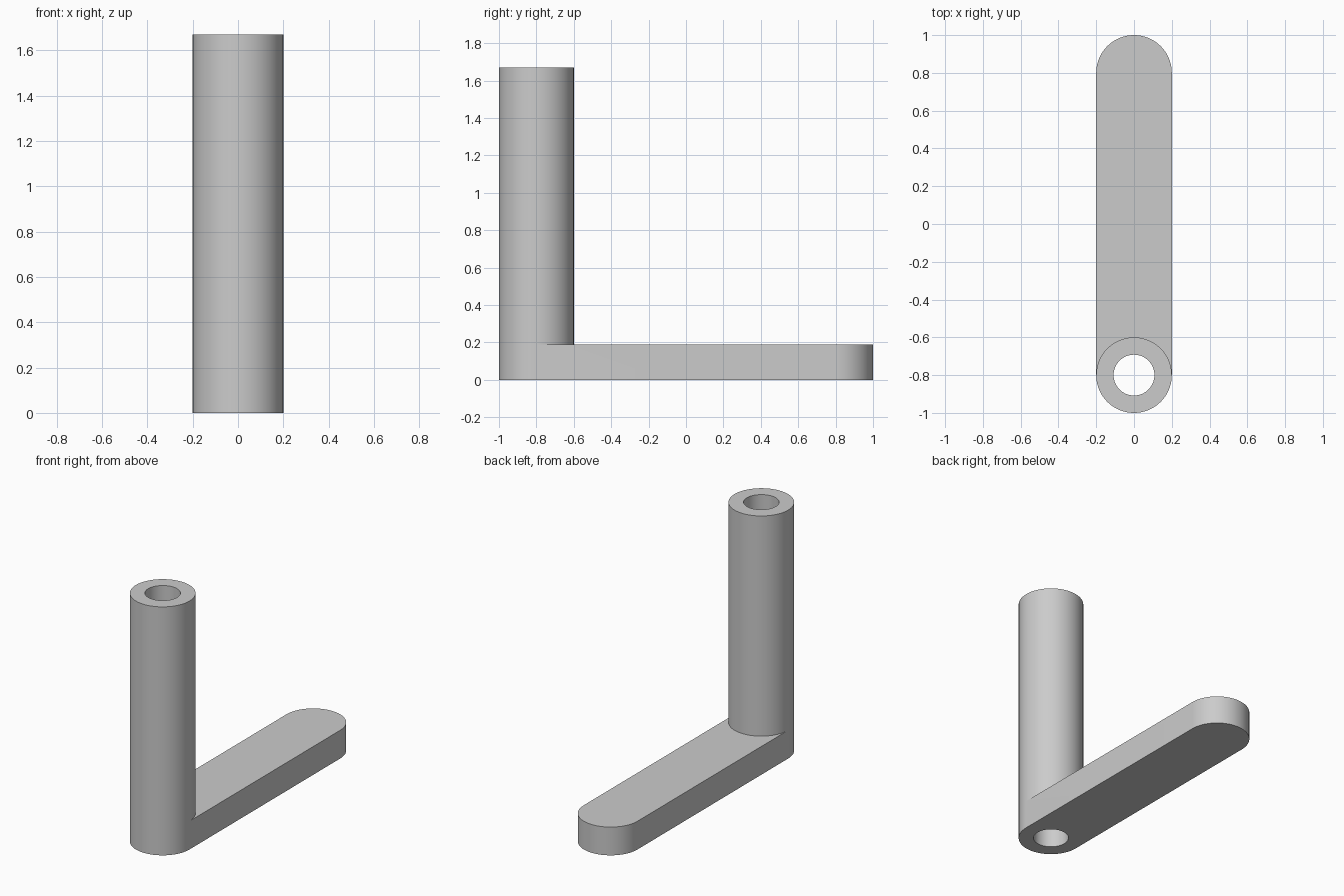
import bpy, bmesh, math

cube = bpy.data.objects.get("Cube")
if cube:
    bpy.data.objects.remove(cube, do_unlink=True)

SIDES = 96
OUTER, BORE = 0.2, 0.108
HEIGHT, THICK = 1.67, 0.19
TUBE_Y, END_Y = -0.8, 0.8

grey = bpy.data.materials.new("plain grey")
grey.use_nodes = True
colour = (0.6, 0.6, 0.6, 1)
grey.diffuse_color = colour
grey.node_tree.nodes["Principled BSDF"].inputs["Base Color"].default_value = colour

bm = bmesh.new()


def arc(radius, y, z, count):
    """Points anticlockwise from +x, at equal angles."""
    step = math.tau / SIDES
    return [bm.verts.new((radius * math.cos(i * step), y + radius * math.sin(i * step), z))
            for i in range(count)]


def strip(a, b, start=0, stop=SIDES):
    """Quads between two matching rows of points."""
    n = len(a)
    for i in range(start, stop):
        j = (i + 1) % n
        bm.faces.new((a[i], a[j], b[j], b[i]))


half = SIDES // 2

# Tube: outer rings at the floor, arm top and rim, with a through bore
floor, joint, rim = [arc(OUTER, TUBE_Y, z, SIDES) for z in (0, THICK, HEIGHT)]
bore_floor, bore_rim = [arc(BORE, TUBE_Y, z, SIDES) for z in (0, HEIGHT)]
strip(joint, rim)
strip(floor, joint, half)
strip(rim, bore_rim)
strip(bore_rim, bore_floor)
strip(bore_floor, floor)

# Arm: flat bar running back from the tube to a rounded end
end_floor, end_top = [arc(OUTER, END_Y, z, half + 1) for z in (0, THICK)]
strip(end_floor, end_top, 0, half)
strip(end_top, joint, 0, half)
strip(floor, end_floor, 0, half)
for i in (0, half):
    bm.faces.new((floor[i], end_floor[i], end_top[i], joint[i]))

bmesh.ops.recalc_face_normals(bm, faces=bm.faces)
mesh = bpy.data.meshes.new("tube_and_arm")
bm.to_mesh(mesh)
bm.free()
mesh.materials.append(grey)

bracket = bpy.data.objects.new("tube_and_arm", mesh)
bpy.context.collection.objects.link(bracket)
bpy.ops.object.select_all(action="DESELECT")
bracket.select_set(True)
bpy.context.view_layer.objects.active = bracket
bpy.ops.object.shade_smooth_by_angle(angle=math.radians(30))
